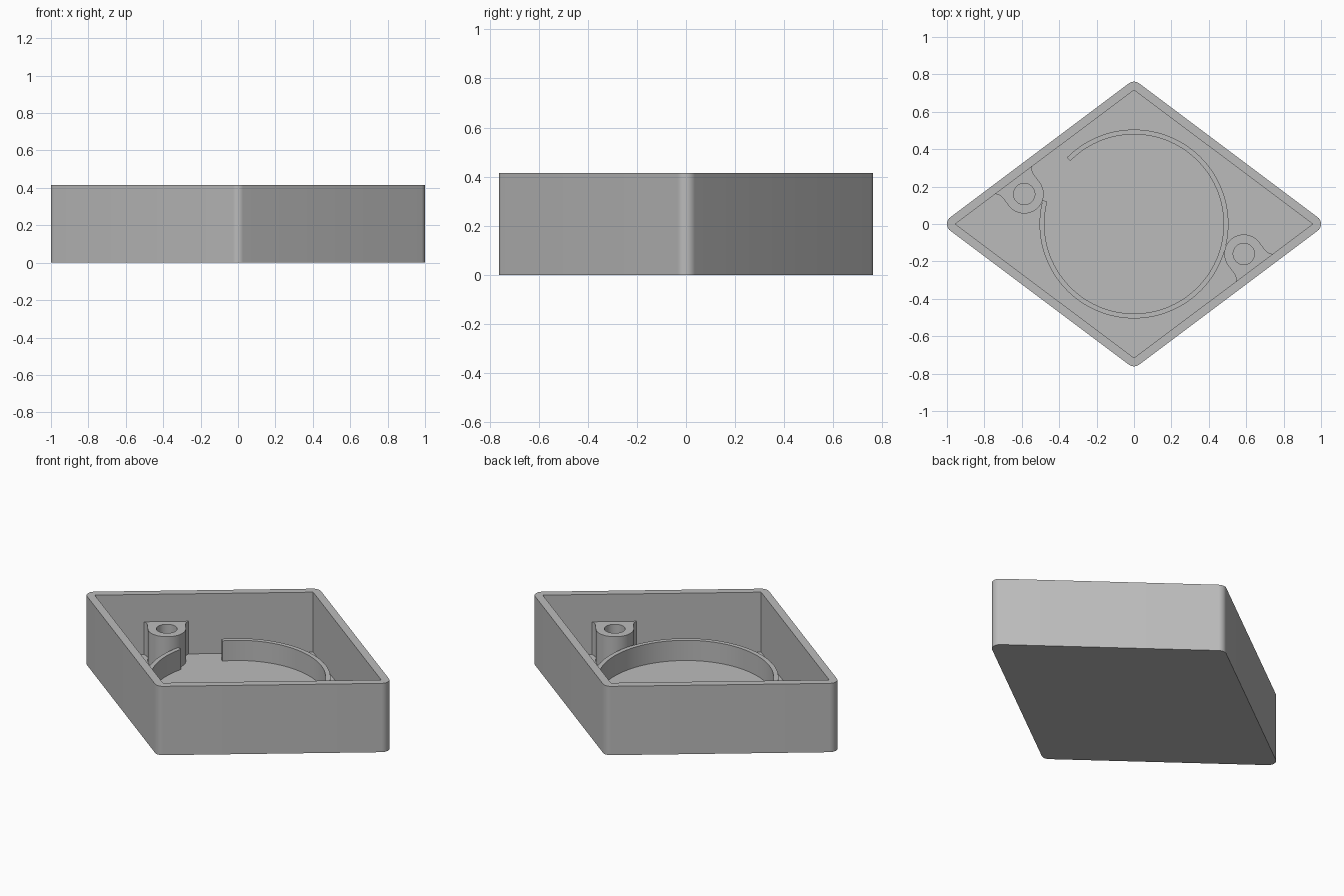
import bpy, bmesh, math
from mathutils import Vector

if "Cube" in bpy.data.objects:
    bpy.data.objects.remove(bpy.data.objects["Cube"])

HALF_X, HALF_Y = 0.955, 0.716      # inner corners of the diamond pocket
WALL = 0.045                       # wall thickness and outer corner radius
HEIGHT, FLOOR = 0.415, 0.053
RING_TOP, BOSS_TOP = 0.175, 0.25

grey = bpy.data.materials.new("mid_grey")
grey.diffuse_color = (0.5, 0.5, 0.5, 1.0)
grey.use_nodes = True
grey.node_tree.nodes["Principled BSDF"].inputs["Base Color"].default_value = grey.diffuse_color


def arc(cx, cy, r, a0, a1, n):
    """Points along an arc, angles in degrees."""
    steps = [math.radians(a0 + (a1 - a0) * i / n) for i in range(n + 1)]
    return [(cx + r * math.cos(a), cy + r * math.sin(a)) for a in steps]


def prism(name, outline, z0, z1):
    """Extrude a closed outline upwards."""
    bm = bmesh.new()
    face = bm.faces.new([bm.verts.new((x, y, z0)) for x, y in outline])
    new = bmesh.ops.extrude_face_region(bm, geom=[face], use_keep_orig=True)
    top = [v for v in new["geom"] if isinstance(v, bmesh.types.BMVert)]
    bmesh.ops.translate(bm, verts=top, vec=(0, 0, z1 - z0))
    bmesh.ops.recalc_face_normals(bm, faces=bm.faces)
    mesh = bpy.data.meshes.new(name)
    bm.to_mesh(mesh)
    bm.free()
    mesh.materials.append(grey)
    ob = bpy.data.objects.new(name, mesh)
    bpy.context.collection.objects.link(ob)
    return ob


def activate(ob):
    bpy.ops.object.select_all(action='DESELECT')
    ob.select_set(True)
    bpy.context.view_layer.objects.active = ob


def cut(ob, cutter):
    """Subtract the cutter and remove it."""
    activate(ob)
    mod = ob.modifiers.new("cut", 'BOOLEAN')
    mod.operation, mod.solver, mod.object = 'DIFFERENCE', 'EXACT', cutter
    bpy.ops.object.modifier_apply(modifier=mod.name)
    bpy.data.objects.remove(cutter, do_unlink=True)


def smooth(ob):
    activate(ob)
    bpy.ops.object.shade_smooth_by_angle(angle=math.radians(30))


# Diamond tray: rounded outside, sharp inside corners
corners = [(HALF_X, 0), (0, HALF_Y), (-HALF_X, 0), (0, -HALF_Y)]
slope = math.degrees(math.atan2(HALF_X, HALF_Y))   # direction of the wall normal
spread = [90 - slope, slope, 90 - slope, slope]
outer = []
for i, (x, y) in enumerate(corners):
    s = spread[i]
    outer += arc(x, y, WALL, 90 * i - s, 90 * i + s, 10)
# wall normals sit at +-atan(HALF_X / HALF_Y) from the x axis
outer = []
for i, (x, y) in enumerate(corners):
    s = slope if i % 2 == 0 else 90 - slope
    outer += arc(x, y, WALL, 90 * i - s, 90 * i + s, 10)
tray = prism("tray", outer, 0, HEIGHT)
cut(tray, prism("pocket_cutter", corners, FLOOR, HEIGHT + 0.1))
smooth(tray)

# Open retaining ring on the floor
ring = prism("retaining_ring",
             arc(0, 0, 0.505, 165.4, 495.3, 110) + arc(0, 0, 0.479, 495.3, 165.4, 110),
             FLOOR - 0.01, RING_TOP)
smooth(ring)

# Two screw bosses flared into opposite walls
R = 0.104
depth = 0.092                                   # boss centre to wall
flare = [(0.122, -0.01), (0.122, 0), (0.112, 0.012), (0.106, 0.024), (R, 0.04)]
local = flare + arc(0, depth, R, 0, 180, 32) + [(-u, v) for u, v in reversed(flare)]
inward = Vector((HALF_Y, -HALF_X)).normalized()
along = Vector((HALF_X, HALF_Y)).normalized()
centre = Vector((-0.587, 0.16))
for name, sign in (("left_boss", 1), ("right_boss", -1)):
    pts = [sign * (centre + along * u + inward * (v - depth)) for u, v in local]
    boss = prism(name, [tuple(p) for p in pts], FLOOR - 0.01, BOSS_TOP)
    c = sign * centre
    cut(boss, prism("hole_cutter", arc(c.x, c.y, 0.057, 0, 348.75, 31),
                    FLOOR - 0.1, BOSS_TOP + 0.1))
    smooth(boss)
